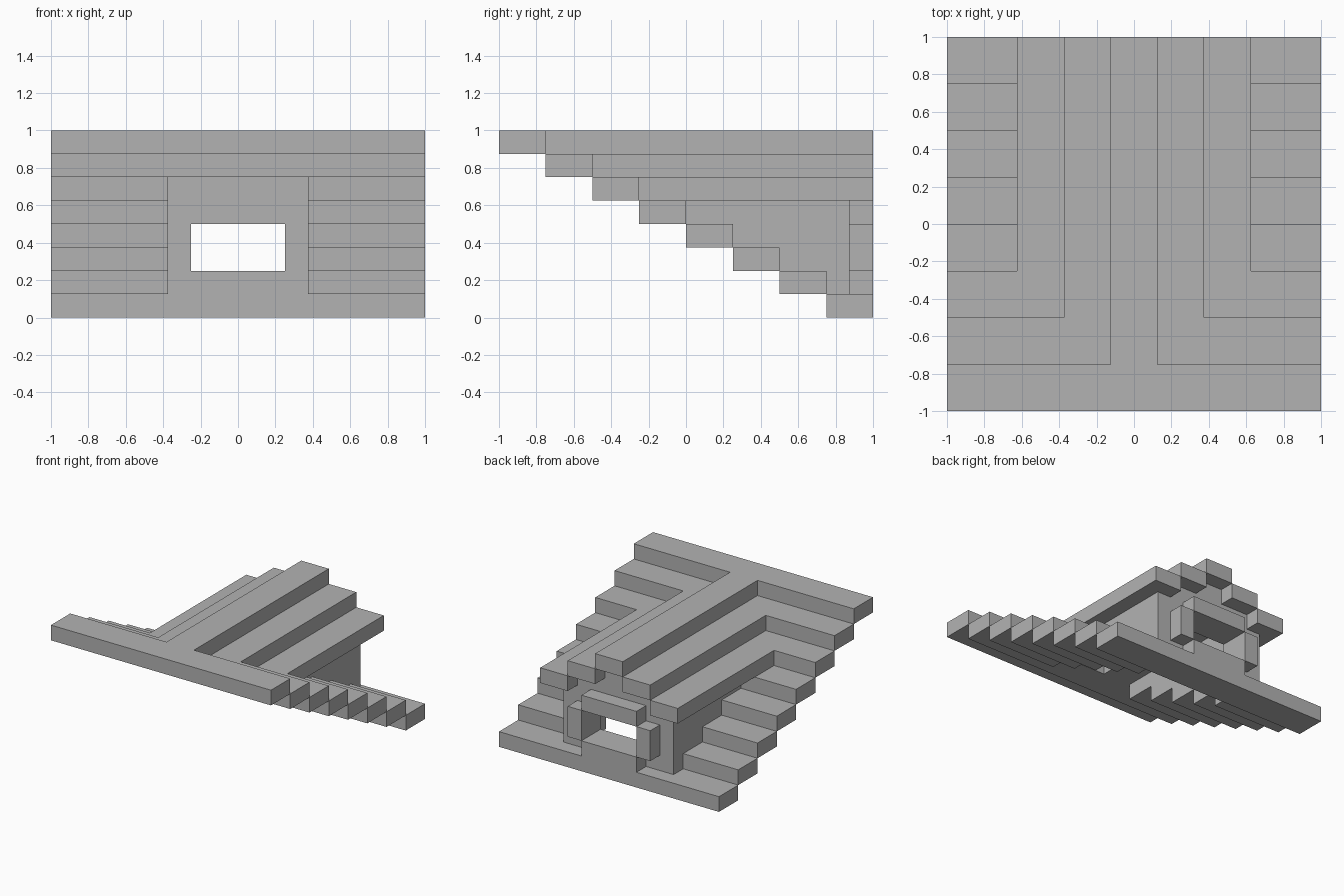
import bpy
import bmesh
from mathutils import Vector

cube = bpy.data.objects.get("Cube")
if cube:
    bpy.data.objects.remove(cube, do_unlink=True)

STONE = bpy.data.materials.new("plain grey")
STONE.use_nodes = True
GREY = (0.45, 0.45, 0.45, 1.0)
STONE.diffuse_color = GREY
STONE.node_tree.nodes["Principled BSDF"].inputs["Base Color"].default_value = GREY

U = 0.125  # thickness of every slab


def prism(name, profile, axis, start, end, mirror=False):
    """Extrude a flat profile along x or y, optionally mirrored across x."""
    bm = bmesh.new()
    if axis == "x":
        points = [(start, a, b) for a, b in profile]
        travel = Vector((end - start, 0, 0))
    else:
        points = [(a, start, b) for a, b in profile]
        travel = Vector((0, end - start, 0))
    base = bm.faces.new([bm.verts.new(p) for p in points])
    grown = bmesh.ops.extrude_face_region(bm, geom=[base], use_keep_orig=True)
    moved = [g for g in grown["geom"] if isinstance(g, bmesh.types.BMVert)]
    bmesh.ops.translate(bm, verts=moved, vec=travel)
    bmesh.ops.recalc_face_normals(bm, faces=bm.faces)
    if mirror:
        # Leave the centre plane open so both halves join cleanly
        seam = [f for f in bm.faces if all(abs(v.co.x) < 1e-5 for v in f.verts)]
        bmesh.ops.delete(bm, geom=seam, context="FACES_ONLY")
    mesh = bpy.data.meshes.new(name)
    bm.to_mesh(mesh)
    bm.free()
    mesh.materials.append(STONE)
    obj = bpy.data.objects.new(name, mesh)
    bpy.context.collection.objects.link(obj)
    if mirror:
        obj.modifiers.new("Mirror", "MIRROR").use_axis[0] = True
    return obj


def box(name, x, y, z):
    """Box mirrored across x; x starting at zero makes one centred block."""
    outline = [(x[0], z[0]), (x[1], z[0]), (x[1], z[1]), (x[0], z[1])]
    return prism(name, outline, "y", y[0], y[1], mirror=True)


# Main slope: eight steps, the middle ones open under the dormer
for i in range(8):
    inner = 3 * U if 2 <= i <= 6 else 0
    front, top = -1 + 2 * U * i, 1 - U * i
    box(f"roof_step_{i + 1}", (inner, 1), (front, front + 2 * U), (top - U, top))

# Dormer roof: ridge and two lower slabs each side, running to the back
box("dormer_ridge", (0, U), (-1 + 2 * U, 1), (7 * U, 1))
box("dormer_upper_slab", (U, 3 * U), (-4 * U, 1), (6 * U, 7 * U))
box("dormer_lower_slab", (3 * U, 5 * U), (-2 * U, 1), (5 * U, 6 * U))

# Dormer side walls, standing on the steps
side = [(0, 5 * U)]
for i in range(4, 8):
    y, z = -1 + 2 * U * i, 1 - U * i
    side += [(y, z), (min(y + 2 * U, 6 * U), z)] if i < 7 else []
side += [(6 * U, 5 * U)]
prism("dormer_side_wall", side, "x", 3 * U, 4 * U, mirror=True)

# Gable wall with its window opening, as a half profile
gable = [(0, 1), (4, 1), (4, 5), (3, 5), (3, 6), (1, 6), (1, 7), (0, 7),
         (0, 4), (2, 4), (2, 2), (0, 2)]
prism("gable_wall", [(a * U, b * U) for a, b in gable], "y", 6 * U, 7 * U, mirror=True)

# Window surround, projecting from the gable
box("window_sill", (0, 2 * U), (7 * U, 1), (U, 2 * U))
box("window_header", (0, 2 * U), (7 * U, 1), (4 * U, 5 * U))
box("window_jamb", (2 * U, 3 * U), (7 * U, 1), (2 * U, 4 * U))
